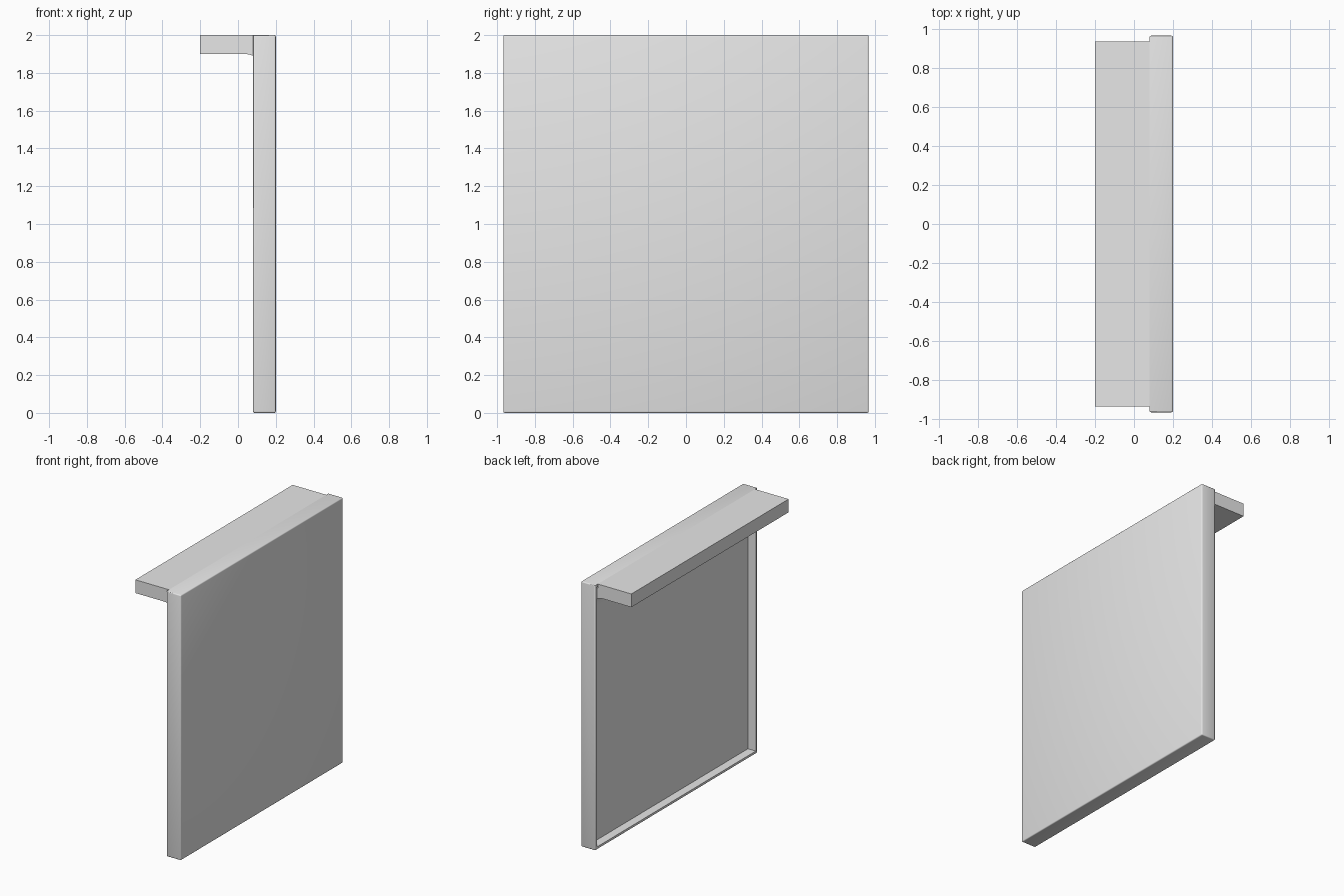
import bpy, bmesh, math

cube = bpy.data.objects.get("Cube")
if cube:
    bpy.data.objects.remove(cube, do_unlink=True)

grey = bpy.data.materials.new("plain grey")
grey.use_nodes = True
COLOUR = (0.8, 0.8, 0.8, 1)
grey.diffuse_color = COLOUR
grey.node_tree.nodes["Principled BSDF"].inputs["Base Color"].default_value = COLOUR

BACK, FRONT, FLOOR = 0.08, 0.2, 0.145   # x of open side, outer face, recess floor
HALF, TOP, RIM = 0.967, 2.0, 0.03


def finish(bm, name):
    bmesh.ops.recalc_face_normals(bm, faces=bm.faces)
    mesh = bpy.data.meshes.new(name)
    bm.to_mesh(mesh)
    bm.free()
    mesh.materials.append(grey)
    obj = bpy.data.objects.new(name, mesh)
    bpy.context.collection.objects.link(obj)
    bpy.context.view_layer.objects.active = obj
    obj.select_set(True)
    bpy.ops.object.shade_smooth_by_angle(angle=math.radians(35))
    obj.select_set(False)


# Square panel with softened outer edges and a recessed rear side
bm = bmesh.new()
bmesh.ops.create_cube(bm, size=1)
for v in bm.verts:
    v.co.x = FRONT if v.co.x > 0 else BACK
    v.co.y *= 2 * HALF
    v.co.z = TOP if v.co.z > 0 else 0
rear = min(bm.faces, key=lambda f: f.calc_center_median().x)
outer = [e for e in bm.edges
         if not all(v.co.x < FRONT and v.co.z > 1 for v in e.verts)]
bmesh.ops.inset_region(bm, faces=[rear], thickness=RIM)
pushed = bmesh.ops.extrude_discrete_faces(bm, faces=[rear])["faces"][0]
for v in pushed.verts:
    v.co.x = FLOOR
bmesh.ops.bevel(bm, geom=outer, offset=0.008, segments=3, profile=0.5,
                affect='EDGES')
finish(bm, "recessed_panel")

# Top ledge: a profile with a cove under it, run between the side rims
RADIUS = 0.11
profile = [(-0.2, 1.9), (-0.2, TOP), (BACK, TOP),
           (BACK, TOP - RIM), (FLOOR, TOP - RIM)]
for i in range(13):
    a = math.radians(90 * i / 12)
    profile.append((FLOOR - RADIUS + RADIUS * math.cos(a),
                    1.9 - RADIUS + RADIUS * math.sin(a)))
bm = bmesh.new()
length = HALF - RIM
face = bm.faces.new([bm.verts.new((x, -length, z)) for x, z in profile])
swept = bmesh.ops.extrude_face_region(bm, geom=[face])["geom"]
bmesh.ops.translate(bm, vec=(0, 2 * length, 0),
                    verts=[g for g in swept if isinstance(g, bmesh.types.BMVert)])
finish(bm, "top_ledge")
